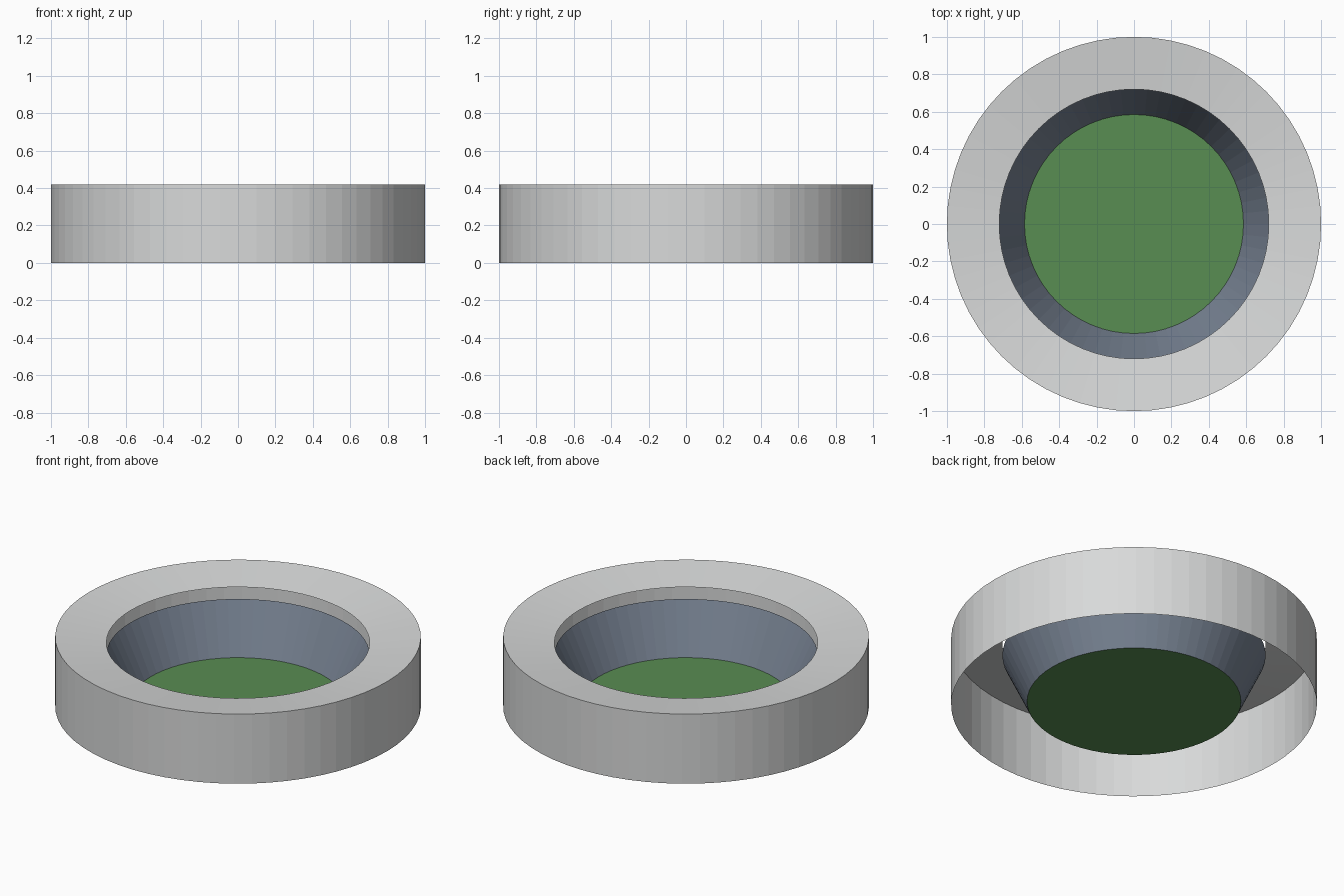
import bpy, bmesh, math

if "Cube" in bpy.data.objects:
    bpy.data.objects.remove(bpy.data.objects["Cube"])

SEG = 64


def material(name, rgb):
    m = bpy.data.materials.new(name)
    m.diffuse_color = (*rgb, 1.0)
    m.use_nodes = True
    m.node_tree.nodes["Principled BSDF"].inputs["Base Color"].default_value = m.diffuse_color
    return m


def lathe(name, profile, mat, cap=False):
    """Revolve (radius, z) points into an open shell; optionally fill it as a disc."""
    bm = bmesh.new()
    rings = []
    for r, z in profile:
        rings.append([bm.verts.new((r * math.cos(2 * math.pi * i / SEG),
                                    r * math.sin(2 * math.pi * i / SEG), z))
                      for i in range(SEG)])
    for a, b in zip(rings, rings[1:]):
        for i in range(SEG):
            j = (i + 1) % SEG
            bm.faces.new((a[i], a[j], b[j], b[i]))
    if cap:
        bm.faces.new(rings[0])
    mesh = bpy.data.meshes.new(name)
    bm.to_mesh(mesh)
    bm.free()
    mesh.materials.append(mat)
    ob = bpy.data.objects.new(name, mesh)
    bpy.context.collection.objects.link(ob)
    return ob


grey = material("light grey", (0.69, 0.70, 0.70))
slate = material("slate blue", (0.185, 0.225, 0.29))
green = material("grass green", (0.098, 0.266, 0.085))

# Outer wall, open underneath, with a roof sloping gently inward
lathe("outer_wall_and_roof", [(1.0, 0.0), (1.0, 0.42), (0.72, 0.385)], grey)

# Sloping seating bowl, hung below the roof with an open gap
lathe("seating_bowl", [(0.585, 0.022), (0.72, 0.313)], slate)

# Flat playing field
lathe("field", [(0.585, 0.022)], green, cap=True)
